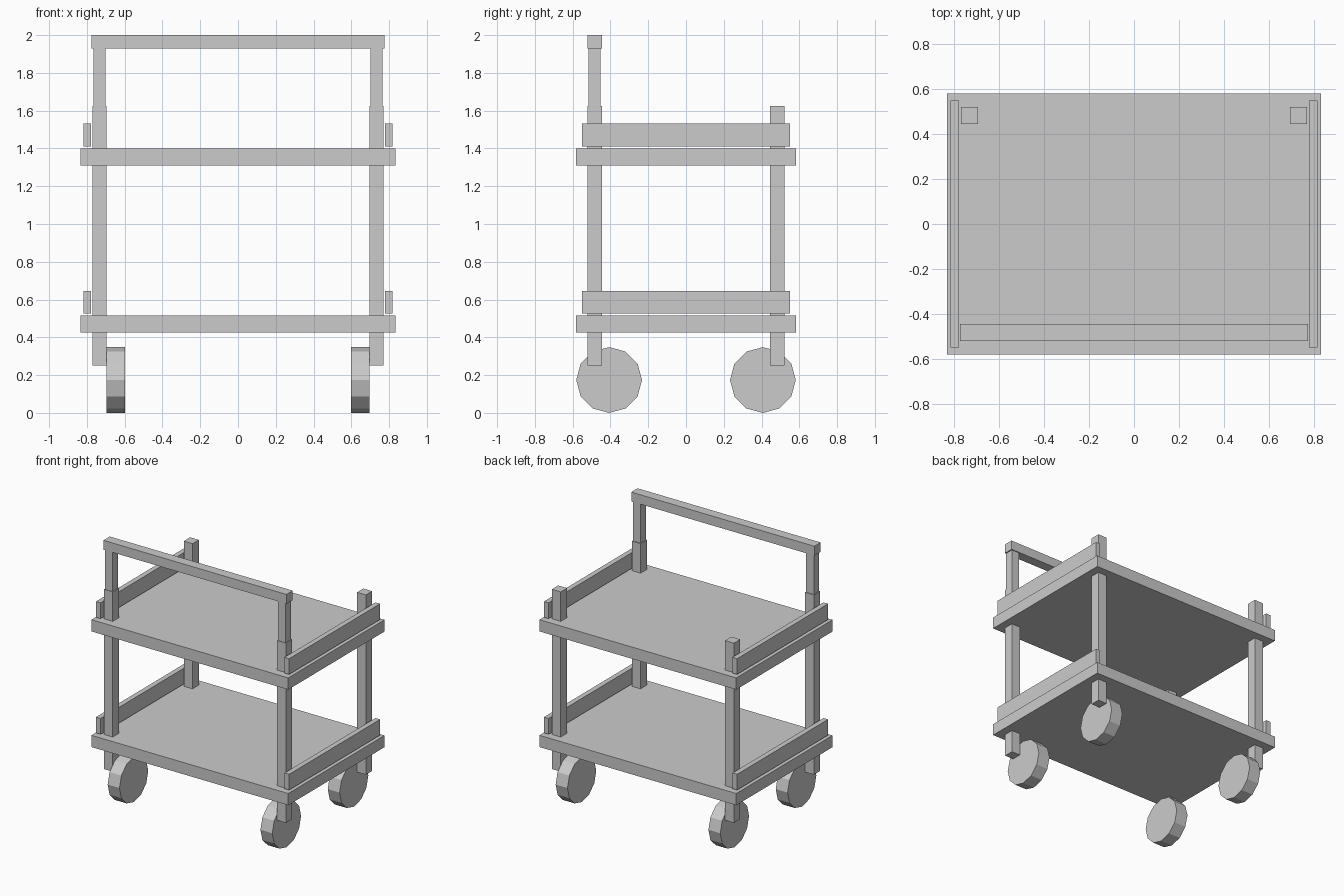
import bpy
import math

if "Cube" in bpy.data.objects:
    bpy.data.objects.remove(bpy.data.objects["Cube"])

grey = bpy.data.materials.new("light_grey")
grey.diffuse_color = (0.6, 0.6, 0.6, 1)
grey.use_nodes = True
grey.node_tree.nodes["Principled BSDF"].inputs["Base Color"].default_value = grey.diffuse_color


def finish(name):
    ob = bpy.context.object
    ob.name = name
    ob.data.materials.append(grey)
    return ob


def box(name, x, y, z):
    """Box from (min, max) ranges along each axis."""
    bpy.ops.mesh.primitive_cube_add(size=1, location=[sum(r) / 2 for r in (x, y, z)])
    ob = finish(name)
    ob.scale = [r[1] - r[0] for r in (x, y, z)]
    bpy.ops.object.transform_apply(location=False, rotation=False, scale=True)


def side(s, a, b):
    """Range a..b mirrored to the side s."""
    return tuple(sorted((s * a, s * b)))


# Two shelves, each with a raised rail along both ends
for level, z in (("lower", 0.425), ("upper", 1.31)):
    box(level + "_shelf", (-0.833, 0.833), (-0.582, 0.582), (z, z + 0.09))
    for s, label in ((-1, "left"), (1, "right")):
        box(f"{level}_rail_{label}", side(s, 0.779, 0.818), (-0.55, 0.55),
            (z + 0.1, z + 0.221))

for sx, lx in ((-1, "left"), (1, "right")):
    for sy, ly in ((-1, "front"), (1, "back")):
        # Corner post
        box(f"post_{ly}_{lx}", side(sx, 0.696, 0.771), side(sy, 0.445, 0.521), (0.25, 1.626))
        # Twelve-sided wheel on the inner face of the post
        bpy.ops.mesh.primitive_cylinder_add(
            vertices=12, radius=0.174, depth=0.1,
            location=(sx * 0.647, sy * 0.407, 0.174), rotation=(0, math.pi / 2, 0))
        finish(f"wheel_{ly}_{lx}")
    # Thinner upright carrying the handle
    box(f"handle_upright_{lx}", side(sx, 0.701, 0.766), (-0.517, -0.452), (1.62, 1.935))

# Push handle bar
box("handle_bar", (-0.775, 0.775), (-0.521, -0.445), (1.928, 2.0))
